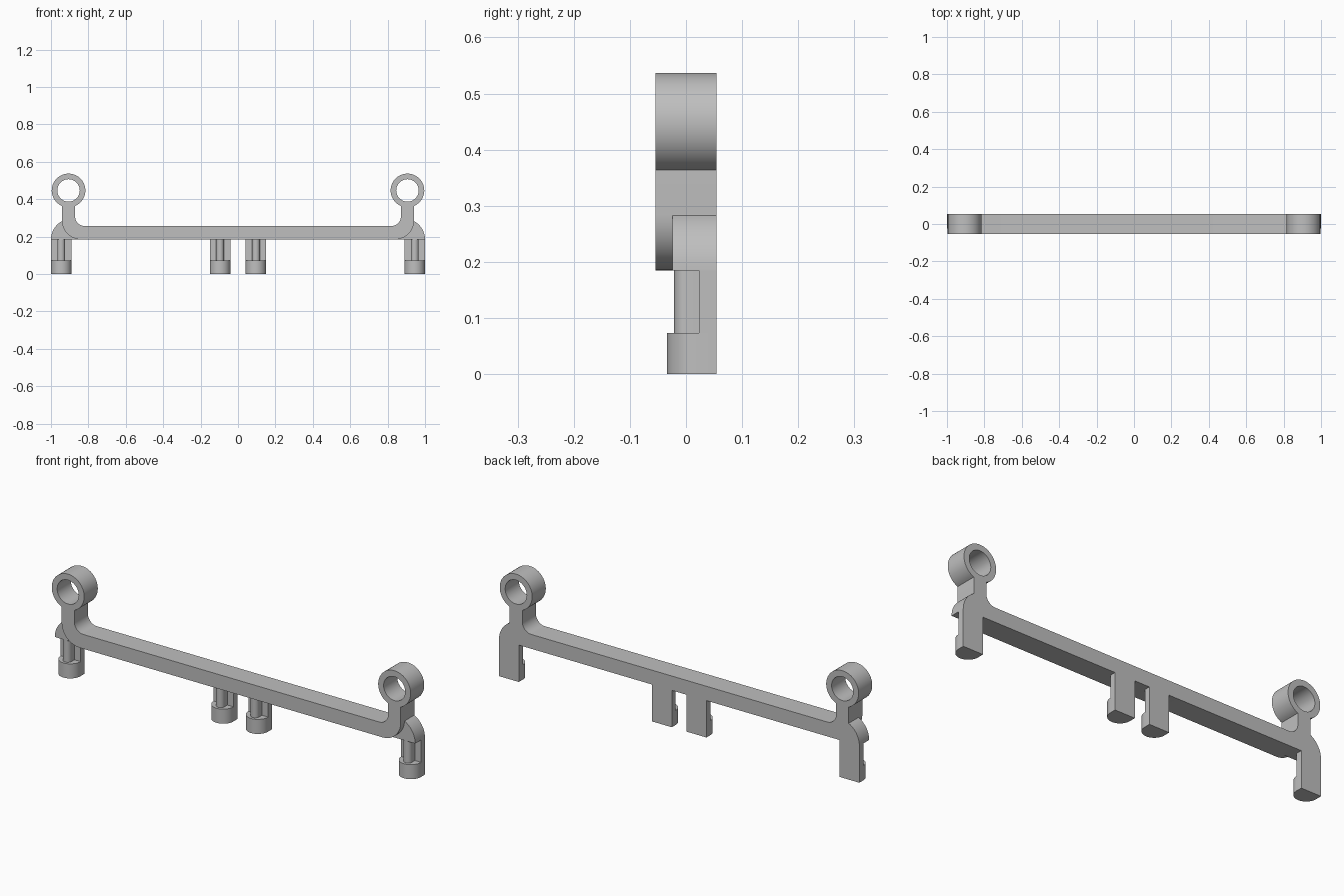
import bpy
import bmesh
from math import sin, cos, radians, degrees, acos
from mathutils import Matrix

if "Cube" in bpy.data.objects:
    bpy.data.objects.remove(bpy.data.objects["Cube"])

# Single plain grey
grey = bpy.data.materials.new("plain grey")
grey.use_nodes = True
colour = (0.52, 0.52, 0.52, 1)
grey.diffuse_color = colour
grey.node_tree.nodes["Principled BSDF"].inputs["Base Color"].default_value = colour

# Main measurements
FRONT, BACK = -0.054, 0.054
BAR_LOW, BAR_HIGH = 0.185, 0.257
RING_X, RING_Z, RING_R, HOLE_R = 0.906, 0.447, 0.09, 0.06
NECK = 0.035
CORNER, FILLET = 0.1, 0.05
LEG = 0.055
FOOT_TOP = 0.073


def arc(cx, cy, r, start, end, steps=12):
    """Points along a circular arc, angles in degrees."""
    angles = [radians(start + (end - start) * i / steps) for i in range(steps + 1)]
    return [(cx + r * cos(a), cy + r * sin(a)) for a in angles]


def mirror(points):
    return [(-x, y) for x, y in reversed(points)]


def extrude(name, outlines, low, high, facing_front=False):
    """Solid from flat outlines; later outlines cut holes in the first."""
    curve = bpy.data.curves.new(name, "CURVE")
    curve.dimensions = "2D"
    curve.fill_mode = "BOTH"
    curve.extrude = (high - low) / 2
    for outline in outlines:
        spline = curve.splines.new("POLY")
        spline.points.add(len(outline) - 1)
        for point, (x, y) in zip(spline.points, outline):
            point.co = (x, y, 0, 1)
        spline.use_cyclic_u = True
    helper = bpy.data.objects.new(name + " path", curve)
    bpy.context.collection.objects.link(helper)
    graph = bpy.context.evaluated_depsgraph_get()
    mesh = bpy.data.meshes.new_from_object(helper.evaluated_get(graph))
    bpy.data.objects.remove(helper)

    middle = (low + high) / 2
    if facing_front:
        place = Matrix.Translation((0, middle, 0)) @ Matrix.Rotation(radians(90), 4, "X")
    else:
        place = Matrix.Translation((0, 0, middle))
    bm = bmesh.new()
    bm.from_mesh(mesh)
    bm.transform(place)
    bmesh.ops.remove_doubles(bm, verts=bm.verts, dist=0.00002)
    bmesh.ops.recalc_face_normals(bm, faces=bm.faces)
    bm.to_mesh(mesh)
    bm.free()

    mesh.name = name
    mesh.materials.clear()
    mesh.materials.append(grey)
    obj = bpy.data.objects.new(name, mesh)
    bpy.context.collection.objects.link(obj)
    bpy.ops.object.select_all(action="DESELECT")
    obj.select_set(True)
    bpy.context.view_layer.objects.active = obj
    bpy.ops.object.shade_smooth_by_angle(angle=radians(30))
    return obj


def rounded_block(name, x, half, front, back, low, high):
    """Upright block with a half-round front and a flat back."""
    outline = arc(x, front + half, half, 180, 360, 20)
    outline += [(x + half, back), (x - half, back)]
    extrude(name, [outline], low, high)


# Frame: bar, upturned necks and end rings in one outline
outer_x, inner_x = -RING_X - NECK, -RING_X + NECK
corner = arc(outer_x + CORNER, BAR_LOW + CORNER, CORNER, 270, 180)
gap = degrees(acos(-NECK / RING_R))
ring = arc(-RING_X, RING_Z, RING_R, 360 - gap, gap - 180, 48)
fillet = arc(inner_x + FILLET, BAR_HIGH + FILLET, FILLET, 180, 270)
half_frame = corner + ring + fillet
hole = arc(-RING_X, RING_Z, HOLE_R, 0, 352.5, 47)
extrude("frame", [half_frame + mirror(half_frame), hole, mirror(hole)],
        FRONT, BACK, True)

# Quarter-round shoulders joining the end legs to the frame
reach = 2 * LEG
stop = degrees(acos((outer_x + 1 - reach) / reach))
shoulder = arc(reach - 1, BAR_LOW, reach, 180, stop) + corner[::-1]
for side, outline in (("right", shoulder), ("left", mirror(shoulder))):
    extrude(side + "_shoulder", [outline], -0.024, BACK, True)

# Four legs: back plate, slim post and half-round foot
legs = {"right_end": LEG - 1, "right_middle": -0.096,
        "left_middle": 0.096, "left_end": 1 - LEG}
for name, x in legs.items():
    plate = [(x - LEG, 0.023), (x + LEG, 0.023), (x + LEG, BACK), (x - LEG, BACK)]
    extrude(name + "_plate", [plate], FOOT_TOP, BAR_LOW)
    rounded_block(name + "_post", x, 0.021, -0.021, 0.023, FOOT_TOP, BAR_LOW)
    rounded_block(name + "_foot", x, LEG, -0.034, BACK, 0, FOOT_TOP)
